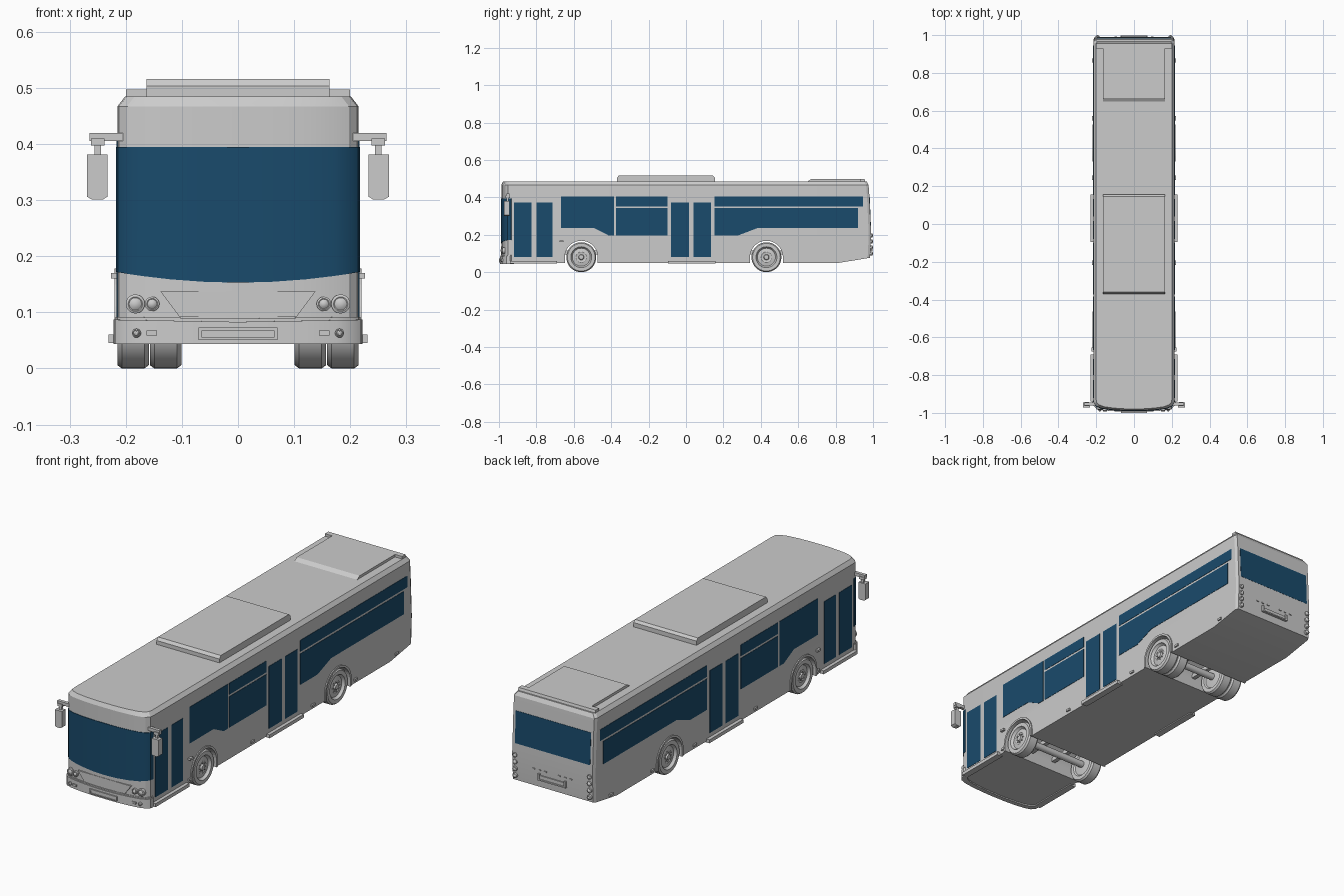
import bpy, bmesh, math

if "Cube" in bpy.data.objects:
    bpy.data.objects.remove(bpy.data.objects["Cube"])

glass = bpy.data.materials.new("dark_glass")
glass.diffuse_color = (0.01, 0.07, 0.15, 1)
glass.use_nodes = True
glass.node_tree.nodes["Principled BSDF"].inputs["Base Color"].default_value = glass.diffuse_color


def make(name, bm, mirror=False, mat=None, smooth=False):
    bmesh.ops.recalc_face_normals(bm, faces=bm.faces)
    me = bpy.data.meshes.new(name)
    bm.to_mesh(me)
    bm.free()
    ob = bpy.data.objects.new(name, me)
    bpy.context.collection.objects.link(ob)
    if mat:
        me.materials.append(mat)
    if smooth:
        bpy.ops.object.select_all(action='DESELECT')
        ob.select_set(True)
        bpy.context.view_layer.objects.active = ob
        bpy.ops.object.shade_smooth_by_angle(angle=math.radians(30))
    if mirror:
        ob.modifiers.new("Mirror", 'MIRROR')
    return ob


def prism(name, pts, a, b, axis='x', **kw):
    """Extrude a (y,z) outline along x, or an (x,z) outline along y."""
    put = (lambda p, t: (t, p[0], p[1])) if axis == 'x' else (lambda p, t: (p[0], t, p[1]))
    bm = bmesh.new()
    lo = [bm.verts.new(put(p, a)) for p in pts]
    hi = [bm.verts.new(put(p, b)) for p in pts]
    bm.faces.new(lo)
    bm.faces.new(hi)
    n = len(pts)
    for i in range(n):
        j = (i + 1) % n
        bm.faces.new((lo[i], lo[j], hi[j], hi[i]))
    return make(name, bm, **kw)


def box(name, x0, x1, y0, y1, z0, z1, **kw):
    return prism(name, [(y0, z0), (y1, z0), (y1, z1), (y0, z1)], x0, x1, **kw)


def lathe(name, prof, c, axis='x', n=32, **kw):
    """Revolve (radius, offset) points around an axis through c."""
    bm = bmesh.new()
    rings = []
    for r, t in prof:
        ring = []
        for k in range(n if r > 0 else 1):
            a = 2 * math.pi * k / n
            u, v = r * math.cos(a), r * math.sin(a)
            off = (t, u, v) if axis == 'x' else (u, t, v)
            ring.append(bm.verts.new([c[i] + off[i] for i in range(3)]))
        rings.append(ring)
    for A, B in zip(rings, rings[1:]):
        for k in range(n):
            f = [A[k % len(A)], A[(k + 1) % len(A)], B[(k + 1) % len(B)], B[k % len(B)]]
            bm.faces.new(list(dict.fromkeys(f)))
    return make(name, bm, smooth=True, **kw)


def lamp(name, c, r, d, axis='y', n=20):
    lathe(name, [(0, -d * .3), (r, -d * .3), (r, d * .6), (r * .75, d * .75), (r * .65, d * .7),
                 (r * .4, d * .9), (0, d)], c, axis, n, mirror=True)


# Body shell: half plan outline lofted through height rings
FRONT = [(.06, -.987), (.12, -.983), (.17, -.976), (.198, -.966), (.212, -.952), (.215, -.934)]
half = FRONT + [(.215, .82), (.215, .977), (.208, .99)]
bm = bmesh.new()
rings = []
for z, inset, back in [(.05, 0, -.006), (.2, 0, 0), (.4, 0, -.009), (.467, 0, -.014), (.485, .014, -.016)]:
    pair = []
    for x, y in half:
        zz = z + max(0, y - .82) * .16 if z < .1 else z
        yy = y + (back if y > .9 else 0) - math.copysign(inset * .6, y)
        pair.append([bm.verts.new((s * (x - inset), yy, zz)) for s in (1, -1)])
    rings.append(pair)
m = len(half)
for A, B in zip(rings, rings[1:]):
    for i in range(m - 1):
        for s in (0, 1):
            bm.faces.new((A[i][s], A[i + 1][s], B[i + 1][s], B[i][s]))
    for i in (0, m - 1):
        bm.faces.new((A[i][0], A[i][1], B[i][1], B[i][0]))
for R in (rings[0], rings[-1]):
    for i in range(m - 1):
        bm.faces.new((R[i][0], R[i + 1][0], R[i + 1][1], R[i][1]))
body = make("body_shell", bm)

# Wheel wells cut through the body
AXLES = [-.56, .43]
HZ = .08


def arc(y, r, n=20):
    return [(y + r * math.cos(math.pi * k / n), HZ + r * math.sin(math.pi * k / n)) for k in range(n + 1)]


for y in AXLES:
    cut = prism("well_cutter", arc(y, .089) + [(y - .089, 0), (y + .089, 0)], -.3, .3)
    cut.hide_render = True
    mod = body.modifiers.new("Well", 'BOOLEAN')
    mod.object, mod.solver = cut, 'EXACT'
    bpy.context.view_layer.objects.active = body
    bpy.ops.object.modifier_apply(modifier=mod.name)
    bpy.data.objects.remove(cut)
bpy.ops.object.select_all(action='DESELECT')
body.select_set(True)
bpy.ops.object.shade_smooth_by_angle(angle=math.radians(20))


# Curved bands that follow the nose
def nose_band(name, off, zlo, zhi, mat=None):
    pts = [(-x, y) for x, y in reversed(FRONT)] + [(0, -.988)] + FRONT
    pts.sort(key=lambda p: p[0])
    bm = bmesh.new()
    cols = []
    for x, y in pts:
        sx = x / .215
        lo, hi = zlo(abs(sx)), zhi(abs(sx))
        ox, oy, ix, iy = x + sx * off, y - off, x - sx * .012, y + .015
        cols.append([bm.verts.new(p) for p in ((ox, oy, lo), (ox, oy, hi), (ix, iy, hi), (ix, iy, lo))])
    for A, B in zip(cols, cols[1:]):
        for k in range(4):
            j = (k + 1) % 4
            bm.faces.new((A[k], A[j], B[j], B[k]))
    bm.faces.new(cols[0])
    bm.faces.new(cols[-1])
    return make(name, bm, mat=mat, smooth=True)


nose_band("windscreen", .002, lambda s: .153 + .019 * s * s, lambda s: .395, glass)
nose_band("front_bumper", .007, lambda s: .044, lambda s: .083 + .004 * s)
nose_band("bumper_trim", .003, lambda s: .083, lambda s: .089 + .003 * s)

# Front panel, plate and lamps
prism("front_panel", [(-.138, .137), (-.105, .093), (.105, .093), (.138, .137)], -.989, -.96, 'y')
box("front_plate", -.064, .064, -.997, -.98, .055, .068)
for z0, z1 in ((.051, .055), (.068, .073)):
    box("plate_frame_bar", -.07, .07, -1, -.98, z0, z1)
box("plate_frame_side", .064, .07, -1, -.98, .055, .068, mirror=True)
for x, y, z, r in ((.183, -.972, .115, .017), (.153, -.978, .115, .013), (.181, -.979, .063, .008)):
    lamp("front_lamp", (x, y, z), r, -.014)
box("indicator", .144, .163, -.992, -.97, .059, .068, mirror=True)

# Side glazing
WINDOWS = {
    "door_glass": [[(a, .08), (b, .08), (b, .372), (a, .372)] for a, b in
                   ((-.92, -.827), (-.8, -.715), (-.08, .015), (.04, .133))],
    "side_window": [
        [(-.667, .235), (-.49, .235), (-.415, .197), (-.384, .197), (-.384, .405), (-.667, .405)],
        [(-.373, .197), (-.098, .197), (-.098, .342), (-.373, .342)],
        [(-.373, .352), (-.098, .352), (-.098, .405), (-.373, .405)],
        [(.153, .352), (.945, .352), (.945, .405), (.153, .405)],
        [(.153, .197), (.28, .197), (.38, .235), (.92, .235), (.92, .342), (.153, .342)]],
}
for name, shapes in WINDOWS.items():
    for pts in shapes:
        prism(name, pts, .207, .2165, mirror=True, mat=glass)

# Door sills, wheel arch lips and side markers
box("front_door_sill", .2, .231, -.94, -.69, .045, .061, mirror=True)
box("middle_door_sill", .2, .231, -.095, .157, .045, .061, mirror=True)
for y in AXLES:
    lip = [(y + .098, .05)] + arc(y, .098) + [(y - .098, .05), (y - .088, .05)] + arc(y, .088)[::-1] + [(y + .088, .05)]
    prism("wheel_arch_lip", lip, .205, .22, mirror=True)
for y, z in ((-.665, .165), (-.665, .068), (-.205, .068), (.245, .068), (.56, .068), (.865, .072)):
    box("side_marker", .21, .226 if z > .1 else .222, y - .011, y + .011, z - .005, z + .005, mirror=True)

# Wheels: single at the front, twin at the rear
TYRE = [(0, -.056), (.05, -.05), (.056, -.056), (.074, -.056), (.08, -.048), (.08, -.008), (.074, 0), (.056, 0),
        (.053, -.007), (.048, -.012), (.028, -.008), (.024, -.01), (.015, -.01), (.012, -.002), (0, 0)]
for i, y in enumerate(AXLES):
    for x in ((.215,), (.215, .157))[i]:
        lathe("wheel", TYRE, (x, y, HZ), n=36, mirror=True)
    for k in range(8):
        a = math.tau * k / 8
        lathe("wheel_bolt", [(0, -.01), (.0025, -.01), (.0025, .003), (0, .003)],
              (.207, y + .02 * math.cos(a), HZ + .02 * math.sin(a)), n=6, mirror=True)
    lathe("axle", [(0, -.17), (.016, -.17), (.016, .17), (0, .17)], (0, y, HZ), n=16)
    box("chassis_rail", .055, .075, y - .1, y + .1, .095, .115, mirror=True)

# Roof units
prism("roof_unit", [(-.37, .48), (-.37, .503), (-.36, .516), (.145, .516), (.155, .505), (.155, .48)], -.163, .163)
prism("rear_roof_unit", [(.645, .482), (.668, .497), (.94, .497), (.94, .48)], -.163, .163)
prism("rear_roof_bar", [(.93, .48), (.93, .497), (.955, .497), (.96, .48)], -.2, .2)

# Mirrors
box("mirror_arm", .205, .265, -.96, -.945, .405, .42, mirror=True)
box("mirror_bracket", .238, .262, -.964, -.942, .397, .41, mirror=True)
box("mirror_stem", .244, .256, -.96, -.948, .375, .4, mirror=True)
prism("mirror_housing", [(.233, .306), (.241, .301), (.26, .301), (.269, .306), (.269, .381), (.233, .381)],
      -.972, -.944, 'y', mirror=True)

# Rear window, plate and tail lamps
prism("rear_window", [(.97, .25), (.9885, .25), (.9825, .4), (.965, .4)], -.195, .195, mat=glass)
box("rear_plate", -.064, .064, .97, .992, .118, .134)
box("rear_plate_side", .064, .072, .97, .997, .112, .142, mirror=True)
box("rear_plate_bar", -.072, .072, .97, .997, .112, .118)
for z in (.1, .132, .164, .196):
    lamp("tail_lamp", (.193, .988, z), .011, .012)
for x in (.03, .06, .09):
    box("rear_vent", x, x + .012, .97, .992, .155, .16, mirror=True)
